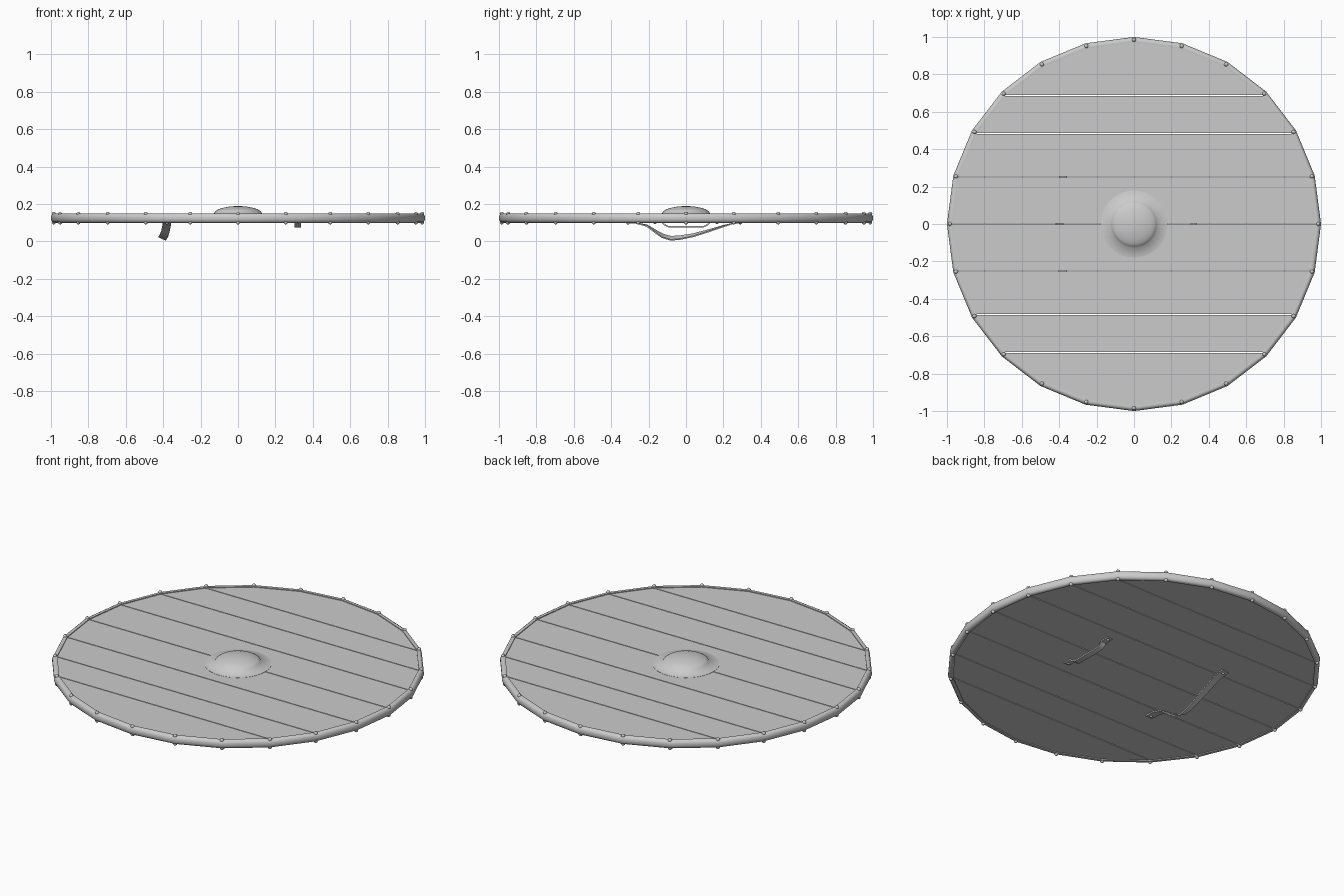
import bpy, bmesh, math
from mathutils import Vector, Matrix

if "Cube" in bpy.data.objects:
    bpy.data.objects.remove(bpy.data.objects["Cube"])

SIDES = 24
STEP = 2 * math.pi / SIDES


def make(name, bm, smooth=None):
    bmesh.ops.recalc_face_normals(bm, faces=bm.faces)
    me = bpy.data.meshes.new(name)
    bm.to_mesh(me)
    bm.free()
    ob = bpy.data.objects.new(name, me)
    bpy.context.collection.objects.link(ob)
    if smooth:
        bpy.ops.object.select_all(action='DESELECT')
        ob.select_set(True)
        bpy.context.view_layer.objects.active = ob
        bpy.ops.object.shade_smooth_by_angle(angle=math.radians(smooth))
    return ob


def lathe(name, profile, sides, closed, smooth):
    """Revolve (radius, z) points around z."""
    bm = bmesh.new()
    rings = [[bm.verts.new((r * math.cos(i * 2 * math.pi / sides),
                            r * math.sin(i * 2 * math.pi / sides), z))
              for i in range(sides)] for r, z in profile]
    n = len(rings)
    for k in range(n if closed else n - 1):
        a, b = rings[k], rings[(k + 1) % n]
        for i in range(sides):
            j = (i + 1) % sides
            bm.faces.new((a[i], a[j], b[j], b[i]))
    bmesh.ops.remove_doubles(bm, verts=bm.verts, dist=1e-5)
    return make(name, bm, smooth)


def strap(name, path, width, thick):
    """Sweep a flat band along (x, y, z, roll) points lying roughly along y."""
    bm = bmesh.new()
    rings = []
    for i, (x, y, z, roll) in enumerate(path):
        a = Vector(path[max(i - 1, 0)][:3])
        b = Vector(path[min(i + 1, len(path) - 1)][:3])
        t = (b - a).normalized()
        side = Matrix.Rotation(roll, 3, t) @ Vector((1, 0, 0))
        up = side.cross(t).normalized()
        c = Vector((x, y, z))
        rings.append([bm.verts.new(c + side * u * width / 2 + up * v * thick / 2)
                      for u, v in ((-1, -1), (1, -1), (1, 1), (-1, 1))])
    for a, b in zip(rings, rings[1:]):
        for i in range(4):
            j = (i + 1) % 4
            bm.faces.new((a[i], a[j], b[j], b[i]))
    bm.faces.new(rings[0])
    bm.faces.new(rings[-1])
    return make(name, bm, 40)


def studs(name, points, radius):
    bm = bmesh.new()
    for p in points:
        bmesh.ops.create_uvsphere(bm, u_segments=10, v_segments=6, radius=radius,
                                  matrix=Matrix.Translation(p))
    return make(name, bm, 60)


# planks: slices of a 24-sided disc, separated by thin gaps at the rim corners
R, Z0, Z1 = 0.98, 0.107, 0.143
cuts = [-R] + [0.97 * math.sin(k * STEP) for k in range(-3, 4)] + [R]
for n in range(8):
    bm = bmesh.new()
    f = bm.faces.new([bm.verts.new((R * math.cos(i * STEP), R * math.sin(i * STEP), Z0))
                      for i in range(SIDES)])
    for y, s in ((cuts[n] + 0.0025, -1), (cuts[n + 1] - 0.0025, 1)):
        bmesh.ops.bisect_plane(bm, geom=bm.verts[:] + bm.edges[:] + bm.faces[:],
                               plane_co=(0, y, 0), plane_no=(0, s, 0), clear_outer=True)
    ext = bmesh.ops.extrude_face_region(bm, geom=bm.faces[:])
    bmesh.ops.translate(bm, vec=(0, 0, Z1 - Z0),
                        verts=[v for v in ext['geom'] if isinstance(v, bmesh.types.BMVert)])
    make(f"plank_{n + 1}", bm)

# metal rim and its rivets on both faces
lathe("rim", [(0.972, 0.102), (0.985, 0.1), (0.994, 0.105), (0.999, 0.115), (1.0, 0.125),
              (0.999, 0.135), (0.994, 0.145), (0.985, 0.15), (0.972, 0.148)], SIDES, True, 40)
studs("rim_rivets", [Vector((0.985 * math.cos(i * STEP), 0.985 * math.sin(i * STEP), z))
                     for i in range(SIDES) for z in (0.148, 0.102)], 0.011)

# central boss with sloping flange
lathe("boss", [(0.18, 0.141), (0.18, 0.144), (0.128, 0.151), (0.12, 0.163), (0.105, 0.172),
               (0.08, 0.18), (0.045, 0.187), (0.0, 0.19)], 32, False, 50)

# hand grip behind the board
grip = [(-0.18, 0.105), (-0.13, 0.103), (-0.115, 0.09), (-0.095, 0.079),
        (0.095, 0.079), (0.115, 0.09), (0.13, 0.103), (0.18, 0.105)]
strap("hand_grip", [(0.32, y, z, 0) for y, z in grip], 0.034, 0.008)

# slack arm strap, sagging and twisted at its lowest point
sag = [(-0.38, -0.33, 0.103, 0), (-0.38, -0.27, 0.099, 0), (-0.382, -0.21, 0.085, 0.1),
       (-0.388, -0.165, 0.055, 0.25), (-0.397, -0.125, 0.03, 0.4), (-0.405, -0.08, 0.017, 0.45),
       (-0.402, -0.03, 0.021, 0.4), (-0.394, 0.04, 0.034, 0.3), (-0.387, 0.12, 0.057, 0.2),
       (-0.382, 0.2, 0.082, 0.1), (-0.38, 0.25, 0.096, 0), (-0.38, 0.31, 0.103, 0)]
strap("arm_strap", sag, 0.044, 0.007)

# rivets fixing grip and strap
studs("strap_rivets", [Vector(p) for p in ((0.32, -0.165, 0.102), (0.32, 0.165, 0.102),
                                           (-0.38, -0.31, 0.1), (-0.38, 0.29, 0.1))], 0.009)
